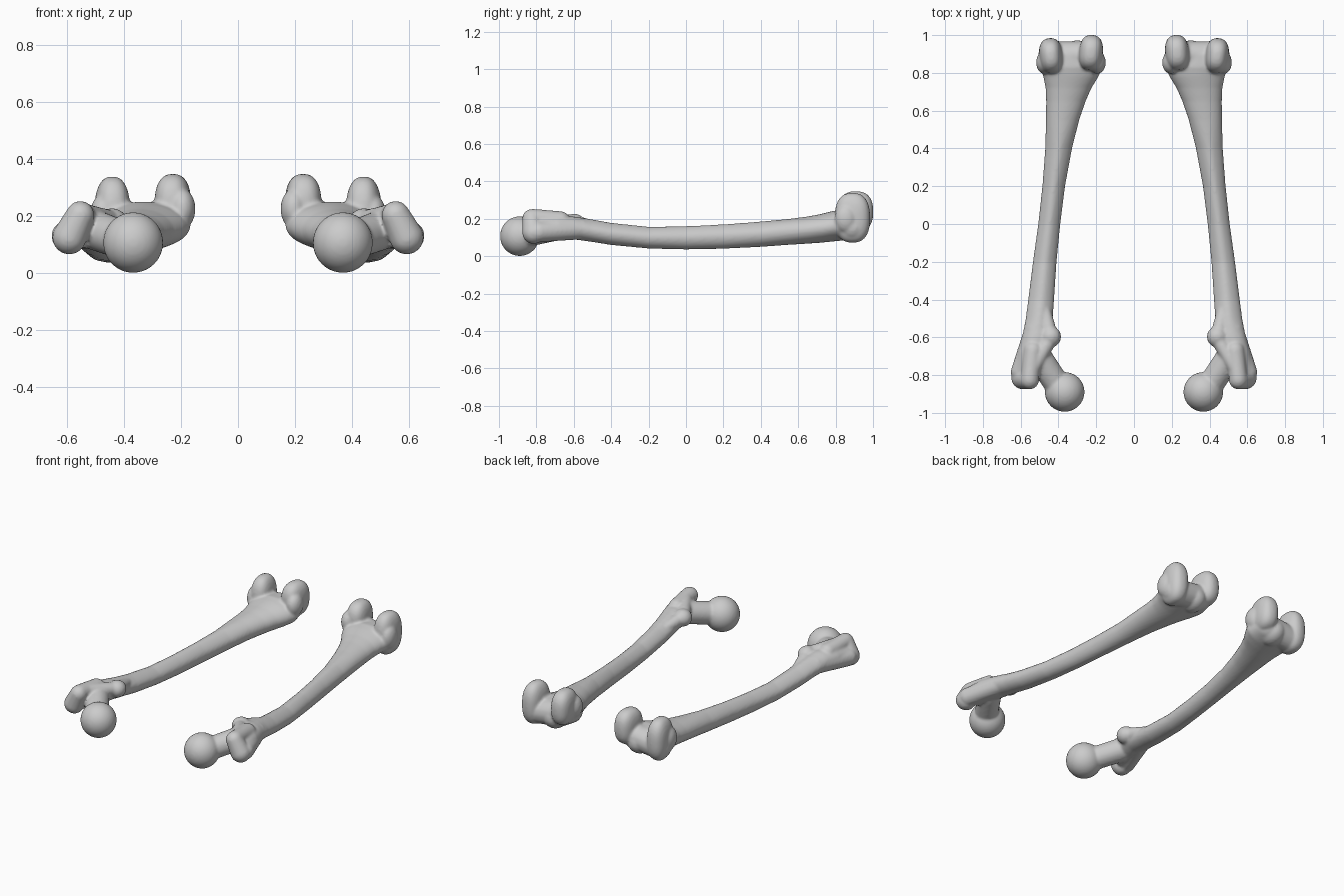
import bpy, bmesh, math
from mathutils import Vector, Matrix

if "Cube" in bpy.data.objects:
    bpy.data.objects.remove(bpy.data.objects["Cube"])

bm = bmesh.new()


def ball(center, radii, power=2.0, tilt=0.0):
    """Super-ellipsoid; power above 2 makes it boxier, tilt turns it about z."""
    verts = bmesh.ops.create_icosphere(bm, subdivisions=4, radius=1)["verts"]
    turn = Matrix.Rotation(math.radians(tilt), 3, 'Z')
    for v in verts:
        d = v.co.normalized()
        d /= sum(abs(c) ** power for c in d) ** (1 / power)
        v.co = turn @ Vector(a * b for a, b in zip(d, radii)) + Vector(center)


def limb(a, ra, b, rb):
    """Tapered capsule between two points."""
    part = bmesh.new()
    for c, r in ((a, ra), (b, rb)):
        bmesh.ops.create_icosphere(part, subdivisions=3, radius=r,
                                   matrix=Matrix.Translation(c))
    res = bmesh.ops.convex_hull(part, input=part.verts[:])
    inner = [v for v in part.verts if not v.link_faces]
    inner += [g for g in res["geom_interior"]
              if isinstance(g, bmesh.types.BMVert) and g not in inner]
    bmesh.ops.delete(part, geom=inner, context='VERTS')
    bmesh.ops.recalc_face_normals(part, faces=part.faces[:])
    me = bpy.data.meshes.new("tmp")
    part.to_mesh(me)
    part.free()
    bm.from_mesh(me)
    bpy.data.meshes.remove(me)


def loft(sections, n=40):
    """Bone shaft through (y, x0, x1, z0, z1), narrowing to a ridge on top."""
    rings = []
    for y, x0, x1, z0, z1 in sections:
        ring = []
        for i in range(n):
            t = 2 * math.pi * i / n
            s = math.sin(t)
            w = 1 - 0.3 * max(0, s) ** 2 if -0.55 < y < 0.5 else 1
            ring.append(bm.verts.new(((x0 + x1) / 2 + (x1 - x0) / 2 * math.cos(t) * w,
                                      y, (z0 + z1) / 2 + (z1 - z0) / 2 * s)))
        rings.append(ring)
    faces = [bm.faces.new(rings[0]), bm.faces.new(rings[-1][::-1])]
    for p, q in zip(rings, rings[1:]):
        for i in range(n):
            j = (i + 1) % n
            faces.append(bm.faces.new((p[i], q[i], q[j], p[j])))
    bmesh.ops.recalc_face_normals(bm, faces=faces)


# shaft, flaring toward the knee end
loft([(-0.78, 0.50, 0.635, 0.085, 0.20), (-0.68, 0.455, 0.615, 0.088, 0.215),
      (-0.60, 0.435, 0.592, 0.090, 0.212), (-0.50, 0.430, 0.573, 0.076, 0.196),
      (-0.40, 0.423, 0.560, 0.060, 0.178), (-0.20, 0.410, 0.535, 0.041, 0.157),
      (0.0, 0.390, 0.507, 0.036, 0.160), (0.20, 0.365, 0.485, 0.040, 0.170),
      (0.40, 0.328, 0.470, 0.050, 0.185), (0.55, 0.290, 0.466, 0.061, 0.199),
      (0.65, 0.256, 0.465, 0.067, 0.212), (0.72, 0.225, 0.468, 0.072, 0.225),
      (0.78, 0.188, 0.480, 0.078, 0.240), (0.83, 0.165, 0.498, 0.083, 0.250),
      (0.90, 0.180, 0.495, 0.090, 0.245)])

# hip end: head and neck
ball((0.367, -0.889, 0.107), (0.105, 0.105, 0.106))
limb((0.40, -0.86, 0.115), 0.068, (0.50, -0.71, 0.15), 0.07)

# greater trochanter
limb((0.552, -0.825, 0.202), 0.050, (0.590, -0.815, 0.125), 0.060)
limb((0.598, -0.785, 0.130), 0.055, (0.525, -0.56, 0.145), 0.055)
limb((0.552, -0.82, 0.205), 0.048, (0.535, -0.67, 0.190), 0.050)

# crest and lesser trochanter
limb((0.545, -0.78, 0.205), 0.040, (0.445, -0.61, 0.180), 0.040)
ball((0.441, -0.597, 0.175), (0.055, 0.056, 0.052))
limb((0.445, -0.59, 0.175), 0.042, (0.475, -0.44, 0.145), 0.030)

# knee end: condyles, side bumps, kneecap surface
ball((0.228, 0.907, 0.238), (0.063, 0.094, 0.109), 2.5, 5)
ball((0.440, 0.890, 0.205), (0.062, 0.094, 0.133), 2.5, -5)
ball((0.195, 0.855, 0.225), (0.046, 0.060, 0.070))
ball((0.475, 0.855, 0.200), (0.043, 0.060, 0.075))
limb((0.43, 0.89, 0.155), 0.078, (0.27, 0.89, 0.175), 0.078)
ball((0.300, 0.885, 0.155), (0.075, 0.088, 0.078))

mesh = bpy.data.meshes.new("thigh_bones")
bm.to_mesh(mesh)
bm.free()
bones = bpy.data.objects.new("thigh_bones", mesh)
bpy.context.collection.objects.link(bones)

# fuse parts into one smooth bone, then mirror to the other side
fuse = bones.modifiers.new("fuse", 'REMESH')
fuse.mode = 'VOXEL'
fuse.voxel_size = 0.008
fuse.use_smooth_shade = True
soft = bones.modifiers.new("soften", 'SMOOTH')
soft.factor = 0.5
soft.iterations = 5
pair = bones.modifiers.new("pair", 'MIRROR')
pair.use_axis[0] = True
pair.use_mirror_merge = False
